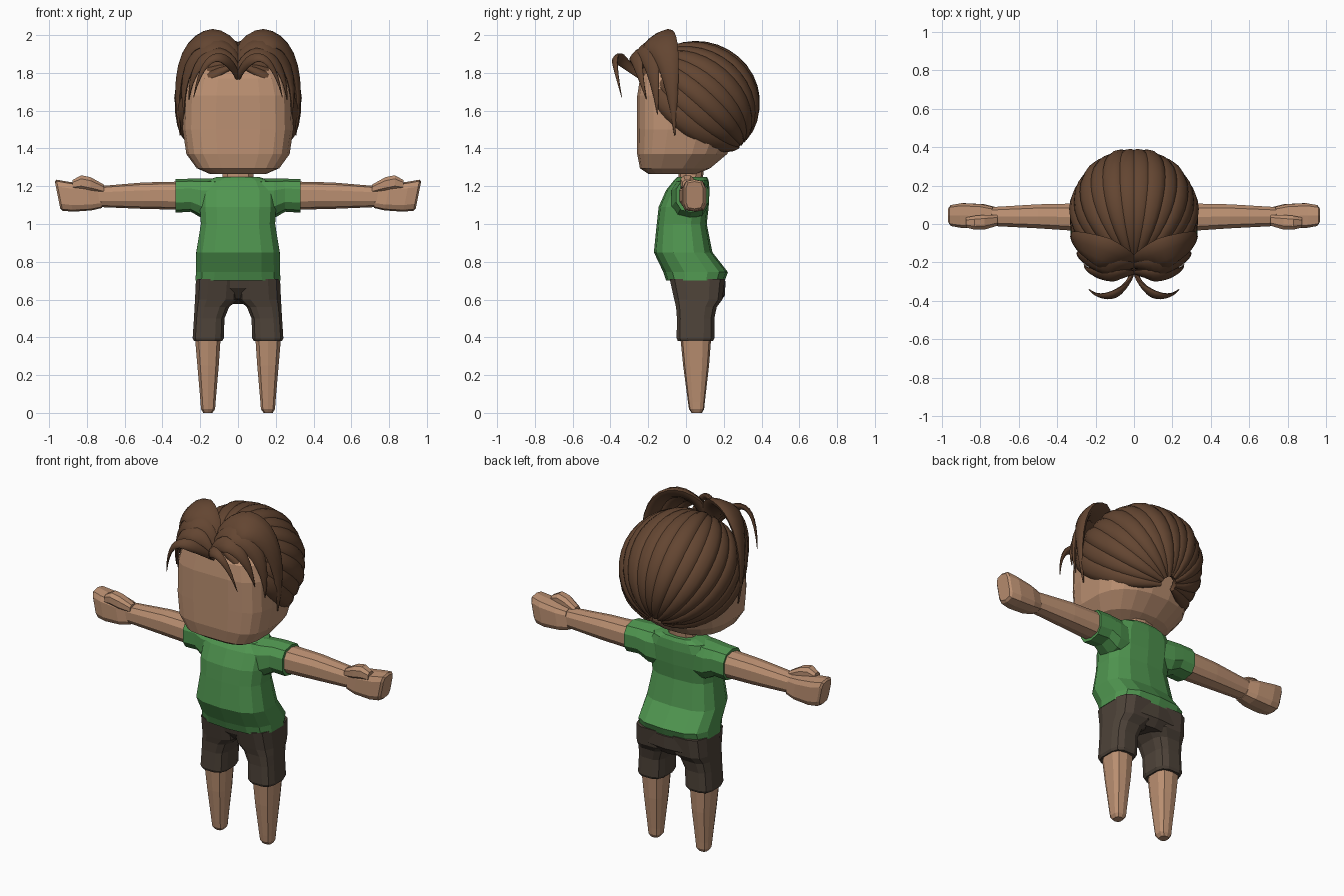
import bpy, bmesh, math
from mathutils import Vector


def material(name, rgb):
    m = bpy.data.materials.new(name)
    m.diffuse_color = (*rgb, 1)
    return m


SKIN = material("skin", (0.50, 0.28, 0.168))
GREEN = material("shirt green", (0.08, 0.305, 0.08))
SHORTS = material("shorts brown", (0.076, 0.056, 0.041))
HAIR = material("hair brown", (0.125, 0.06, 0.031))


def skin_rings(name, rings, mat, smooth=False):
    """Bridge a list of equal rings into a closed tube."""
    bm = bmesh.new()
    vs = [[bm.verts.new(p) for p in r] for r in rings]
    n = len(vs[0])
    for a, b in zip(vs, vs[1:]):
        for i in range(n):
            j = (i + 1) % n
            bm.faces.new((a[i], a[j], b[j], b[i]))
    bm.faces.new(vs[0])
    bm.faces.new(vs[-1])
    bmesh.ops.recalc_face_normals(bm, faces=bm.faces[:])
    me = bpy.data.meshes.new(name)
    bm.to_mesh(me)
    bm.free()
    me.materials.append(mat)
    ob = bpy.data.objects.new(name, me)
    bpy.context.collection.objects.link(ob)
    if smooth:
        bpy.ops.object.select_all(action='DESELECT')
        ob.select_set(True)
        bpy.context.view_layer.objects.active = ob
        bpy.ops.object.shade_smooth_by_angle(angle=math.radians(40))
    return ob


def loft(name, sections, mat, axis='z', side=1, n=12, e_front=2.6, e_back=2.6, shear=0):
    """Sections are (position, a_low, a_high, b_low, b_high); a,b = x,y or y,z."""
    rings = []
    for p, a0, a1, b0, b1 in sections:
        ring = []
        for i in range(n):
            t = 2 * math.pi * (i + 0.5) / n
            c, s = math.cos(t), math.sin(t)
            e = 2 / (e_front if s < 0 else e_back)
            a = (a0 + a1) / 2 + (a1 - a0) / 2 * math.copysign(abs(c) ** e, c)
            db = (b1 - b0) / 2 * math.copysign(abs(s) ** e, s)
            b = (b0 + b1) / 2 + db
            q = p + shear * db
            ring.append((a * side, b, q) if axis == 'z' else (q * side, a, b))
        rings.append(ring)
    return skin_rings(name, rings, mat)


HEAD_C = Vector((0, 0.02, 1.62))


def lock(name, path, width, thick, factor, n=10):
    """Flattened hair lock lying on the head along a path."""
    rings = []
    last = len(path) - 1
    for k, p in enumerate(path):
        tan = (path[min(k + 1, last)] - path[max(k - 1, 0)]).normalized()
        out = p - HEAD_C
        out = (out - tan * out.dot(tan)).normalized()
        across = tan.cross(out)
        f = factor(k / last)
        rings.append([p + across * (width * f * math.cos(2 * math.pi * i / n))
                      + out * (thick * f ** 0.6 * math.sin(2 * math.pi * i / n)) for i in range(n)])
    return skin_rings(name, rings, HAIR, True)


def bezier(pts, side, steps=14):
    a, b, c, d = [Vector((x * side, y, z)) for x, y, z in pts]
    return [a * (1 - t) ** 3 + b * 3 * t * (1 - t) ** 2 + c * 3 * t * t * (1 - t) + d * t ** 3
            for t in [i / steps for i in range(steps + 1)]]


# Head with a flat face, and neck
loft("head", [
    (1.265, -0.15, 0.15, -0.20, 0.06), (1.295, -0.22, 0.22, -0.245, 0.13),
    (1.37, -0.275, 0.275, -0.26, 0.22), (1.50, -0.295, 0.295, -0.26, 0.28),
    (1.68, -0.29, 0.29, -0.26, 0.29), (1.77, -0.265, 0.265, -0.245, 0.27),
    (1.84, -0.20, 0.20, -0.19, 0.2)], SKIN, n=20, e_front=4, e_back=2.4)
loft("neck", [(1.18, -0.10, 0.10, -0.05, 0.09), (1.25, -0.085, 0.085, -0.04, 0.09),
              (1.33, -0.08, 0.08, -0.04, 0.10)], SKIN, n=10)

# Shirt body
loft("shirt", [
    (0.70, -0.23, 0.23, -0.105, 0.205), (0.745, -0.226, 0.226, -0.12, 0.222),
    (0.85, -0.225, 0.225, -0.17, 0.14), (1.00, -0.20, 0.20, -0.155, 0.11),
    (1.09, -0.205, 0.205, -0.145, 0.12), (1.18, -0.205, 0.205, -0.105, 0.125),
    (1.23, -0.17, 0.17, -0.065, 0.12), (1.25, -0.11, 0.11, -0.045, 0.11)],
    GREEN, n=14, e_front=2.8, e_back=3)

# Pelvis part of the shorts
loft("shorts_seat", [
    (0.59, -0.09, 0.09, -0.02, 0.17), (0.64, -0.20, 0.20, -0.07, 0.205),
    (0.72, -0.222, 0.222, -0.09, 0.21)], SHORTS, n=14, e_front=3, e_back=3, shear=-0.15)

for s, tag in ((1, "left"), (-1, "right")):
    # Sleeve, arm, hand and thumb
    loft(f"sleeve_{tag}", [
        (0.10, -0.09, 0.11, 1.02, 1.24), (0.19, -0.08, 0.12, 1.03, 1.24),
        (0.25, -0.06, 0.12, 1.065, 1.24), (0.33, -0.055, 0.12, 1.06, 1.238)],
        GREEN, 'x', s, n=10)
    loft(f"arm_{tag}", [
        (0.28, -0.04, 0.11, 1.075, 1.225), (0.50, -0.025, 0.105, 1.08, 1.22),
        (0.74, -0.012, 0.09, 1.09, 1.20), (0.79, -0.01, 0.09, 1.09, 1.20)],
        SKIN, 'x', s, n=10)
    loft(f"hand_{tag}", [
        (0.73, -0.01, 0.09, 1.085, 1.20), (0.79, -0.022, 0.105, 1.072, 1.21),
        (0.89, -0.022, 0.11, 1.065, 1.225), (0.945, -0.012, 0.10, 1.07, 1.235),
        (0.955, 0.0, 0.09, 1.08, 1.225)],
        SKIN, 'x', s, n=10, e_front=4, e_back=4, shear=0.2)
    loft(f"thumb_{tag}", [
        (0.71, -0.01, 0.05, 1.16, 1.21), (0.78, -0.032, 0.05, 1.17, 1.25),
        (0.83, -0.032, 0.045, 1.18, 1.26), (0.875, -0.02, 0.035, 1.18, 1.235)],
        SKIN, 'x', s, n=8)
    # Shorts leg and bare leg
    loft(f"shorts_leg_{tag}", [
        (0.38, 0.083, 0.235, -0.045, 0.145), (0.395, 0.073, 0.242, -0.052, 0.152),
        (0.50, 0.07, 0.235, -0.05, 0.152), (0.56, 0.045, 0.232, -0.055, 0.165),
        (0.60, 0.0, 0.23, -0.065, 0.195), (0.71, -0.01, 0.225, -0.09, 0.21)],
        SHORTS, side=s, n=12, e_front=3.2, e_back=3.2)
    loft(f"leg_{tag}", [
        (0.0, 0.135, 0.185, 0.03, 0.085), (0.02, 0.12, 0.197, 0.016, 0.096),
        (0.06, 0.117, 0.2, 0.01, 0.1), (0.25, 0.10, 0.217, -0.015, 0.122),
        (0.42, 0.088, 0.232, -0.032, 0.135)], SKIN, side=s, n=10, e_front=3, e_back=3)

    # Back hair: strands sweeping from the front crown to the nape
    fwd = Vector((0, -0.74, 0.67))
    up = Vector((0, 0.67, 0.74))
    for i in range(8):
        th = math.radians(6.5 + i * 14.5)
        r = 0.94 if i % 2 else 0.925
        path = []
        for k in range(17):
            ph = math.radians(8 + 164 * k / 16)
            d = fwd * math.cos(ph) + (up * math.cos(th) + Vector((s, 0, 0)) * math.sin(th)) * math.sin(ph)
            path.append(Vector((d.x * 0.325 * r, 0.04 + d.y * 0.35 * r, 1.63 + d.z * 0.335 * r)))
        lock(f"back_strand_{tag}_{i + 1}", path, 0.06, 0.036,
             lambda t: max(0.2, math.sin(math.radians(8 + 164 * t)) ** 0.8))

    # Front hair: side sweeps, fringe and curled wisps, all from the centre parting
    def taper(t):
        return max(0.03, (0.4 + 0.6 * min(1, t / 0.35)) * (1 - t ** 2.2))

    for part, pts, w, h in (
            ("side_sweep", [(0.01, -0.20, 1.86), (0.10, -0.17, 2.07), (0.38, -0.08, 2.04), (0.305, -0.06, 1.47)], 0.105, 0.03),
            ("temple_lock", [(0.01, -0.22, 1.83), (0.08, -0.23, 2.03), (0.32, -0.18, 1.95), (0.285, -0.15, 1.58)], 0.08, 0.025),
            ("fringe", [(0.0, -0.25, 1.79), (0.07, -0.27, 1.97), (0.24, -0.28, 1.92), (0.26, -0.21, 1.66)], 0.055, 0.02),
            ("wisp", [(0.0, -0.23, 1.77), (0.04, -0.38, 1.89), (0.17, -0.41, 1.98), (0.235, -0.34, 1.67)], 0.036, 0.016)):
        lock(f"{part}_{tag}", bezier(pts, s), w, h, taper)
